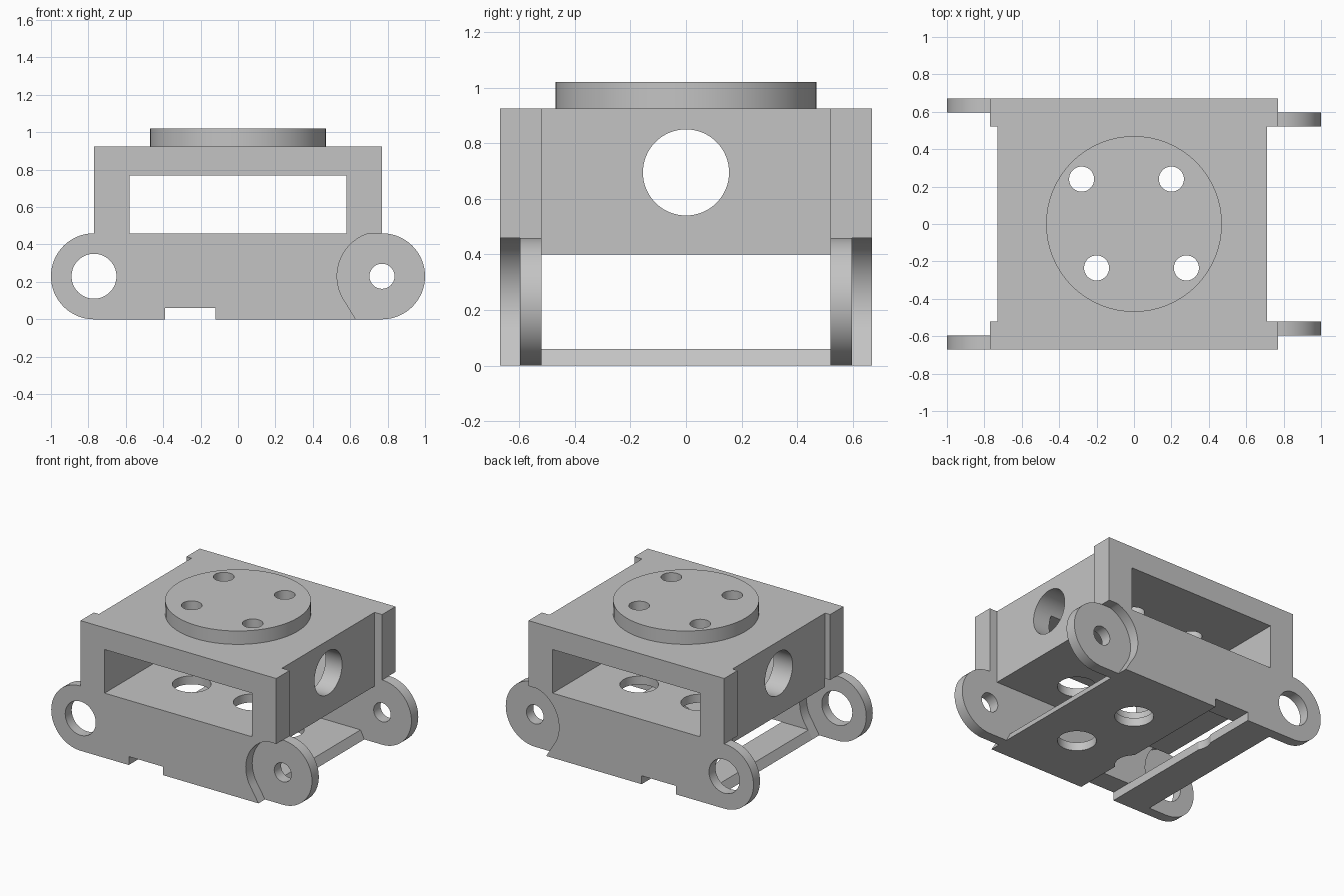
import bpy, bmesh, math
from mathutils import Matrix, Vector

if "Cube" in bpy.data.objects:
    bpy.data.objects.remove(bpy.data.objects["Cube"], do_unlink=True)

grey = bpy.data.materials.new("plain_grey")
grey.use_nodes = True
grey.diffuse_color = (0.55, 0.55, 0.55, 1)
for node in grey.node_tree.nodes:
    if node.type == 'BSDF_PRINCIPLED':
        node.inputs["Base Color"].default_value = grey.diffuse_color

HALF_LEN, HEIGHT, PIN_Z = 0.77, 0.925, 0.23
OUTER, MID, INNER = 0.67, 0.597, 0.52
BOLTS = [(-0.28, 0.24), (0.2, 0.24), (-0.2, -0.235), (0.28, -0.235)]


def finish(name, bm):
    bmesh.ops.recalc_face_normals(bm, faces=bm.faces)
    mesh = bpy.data.meshes.new(name)
    bm.to_mesh(mesh)
    bm.free()
    mesh.materials.append(grey)
    obj = bpy.data.objects.new(name, mesh)
    bpy.context.collection.objects.link(obj)
    return obj


def box(name, low, high):
    low, high = Vector(low), Vector(high)
    bm = bmesh.new()
    bmesh.ops.create_cube(bm, size=1)
    for v in bm.verts:
        v.co = (low + high) / 2 + v.co * (high - low)
    return finish(name, bm)


def cylinder(name, centre, radius, length, axis='Z'):
    turn = {'X': Matrix.Rotation(math.pi / 2, 4, 'Y'),
            'Y': Matrix.Rotation(math.pi / 2, 4, 'X'), 'Z': Matrix()}[axis]
    bm = bmesh.new()
    bmesh.ops.create_cone(bm, cap_ends=True, segments=64, radius1=radius, radius2=radius,
                          depth=length, matrix=Matrix.Translation(centre) @ turn)
    return finish(name, bm)


def extrude_profile(name, points, y0, y1):
    """Extrude an (x, z) outline from y0 to y1."""
    bm = bmesh.new()
    face = bm.faces.new([bm.verts.new((x, y0, z)) for x, z in points])
    out = bmesh.ops.extrude_face_region(bm, geom=[face])
    new_verts = [v for v in out["geom"] if isinstance(v, bmesh.types.BMVert)]
    bmesh.ops.translate(bm, verts=new_verts, vec=(0, y1 - y0, 0))
    return finish(name, bm)


def arc(cx, cz, radius, start, end, steps=32):
    angles = [math.radians(start + (end - start) * i / steps) for i in range(steps + 1)]
    return [(cx + radius * math.cos(a), cz + radius * math.sin(a)) for a in angles]


def activate(obj):
    bpy.ops.object.select_all(action='DESELECT')
    obj.select_set(True)
    bpy.context.view_layer.objects.active = obj


def carve(obj, cutters):
    activate(obj)
    for cutter in cutters:
        mod = obj.modifiers.new("cut", 'BOOLEAN')
        mod.operation = 'DIFFERENCE'
        mod.solver = 'EXACT'
        mod.object = cutter
        bpy.ops.object.modifier_apply(modifier=mod.name)
    bpy.ops.object.shade_smooth_by_angle(angle=math.radians(30))


# Cutters
window = box("window_cutter", (-0.58, -1, 0.46), (0.58, 1, 0.77))
groove = box("groove_cutter", (-0.39, -1, -0.1), (-0.12, 1, 0.06))
bore = cylinder("bore_cutter", (0, 0, 0.695), 0.155, 3, 'X')
large_pin = cylinder("large_pin_cutter", (-HALF_LEN, 0, PIN_Z), 0.12, 3, 'Y')
small_pin = cylinder("small_pin_cutter", (HALF_LEN, 0, PIN_Z), 0.067, 3, 'Y')
bolts = [cylinder("bolt_cutter", (x, y, 0.9), 0.067, 0.5) for x, y in BOLTS]
access = [cylinder("access_cutter", (x, y, 0.2), 0.125, 0.7) for x, y in BOLTS]
cutters = [window, groove, bore, large_pin, small_pin] + bolts + access

# Hollow upper housing with shelf, end walls and roof
housing = box("housing", (-0.73, -INNER, 0.4), (0.71, INNER, HEIGHT))
carve(housing, [window, bore] + bolts + access)

# Round mounting disc on the roof
disc = cylinder("mounting_disc", (0, 0, (HEIGHT + 1.02) / 2), 0.47, 1.02 - HEIGHT)
carve(disc, bolts)

# Side plates: each layer has an ear at one end and a clearance for an ear at the other
layer = [(0.63, 0)] + arc(HALF_LEN, PIN_Z, 0.24, 216, 106.6)
layer += [(HALF_LEN, 0.46), (HALF_LEN, HEIGHT), (-HALF_LEN, HEIGHT)]
layer += arc(-HALF_LEN, PIN_Z, 0.23, 90, 270)
mirrored = [(-x, z) for x, z in layer]
for side, sign in (("front", -1), ("back", 1)):
    outer = extrude_profile(side + "_outer_plate", layer, sign * OUTER, sign * MID)
    carve(outer, [window, groove, large_pin])
    inner = extrude_profile(side + "_inner_plate", mirrored, sign * MID, sign * INNER)
    carve(inner, [window, groove, small_pin])

# Floor plate and cross bar, with sloped ends
floor = extrude_profile("floor_plate", [(-0.12, 0), (0.63, 0), (0.6, 0.06), (-0.12, 0.06)],
                        -INNER, INNER)
carve(floor, access)
bar = extrude_profile("cross_bar", [(-0.63, 0), (-0.39, 0), (-0.39, 0.06), (-0.6, 0.06)],
                      -INNER, INNER)
carve(bar, access)

for cutter in cutters:
    bpy.data.objects.remove(cutter, do_unlink=True)
